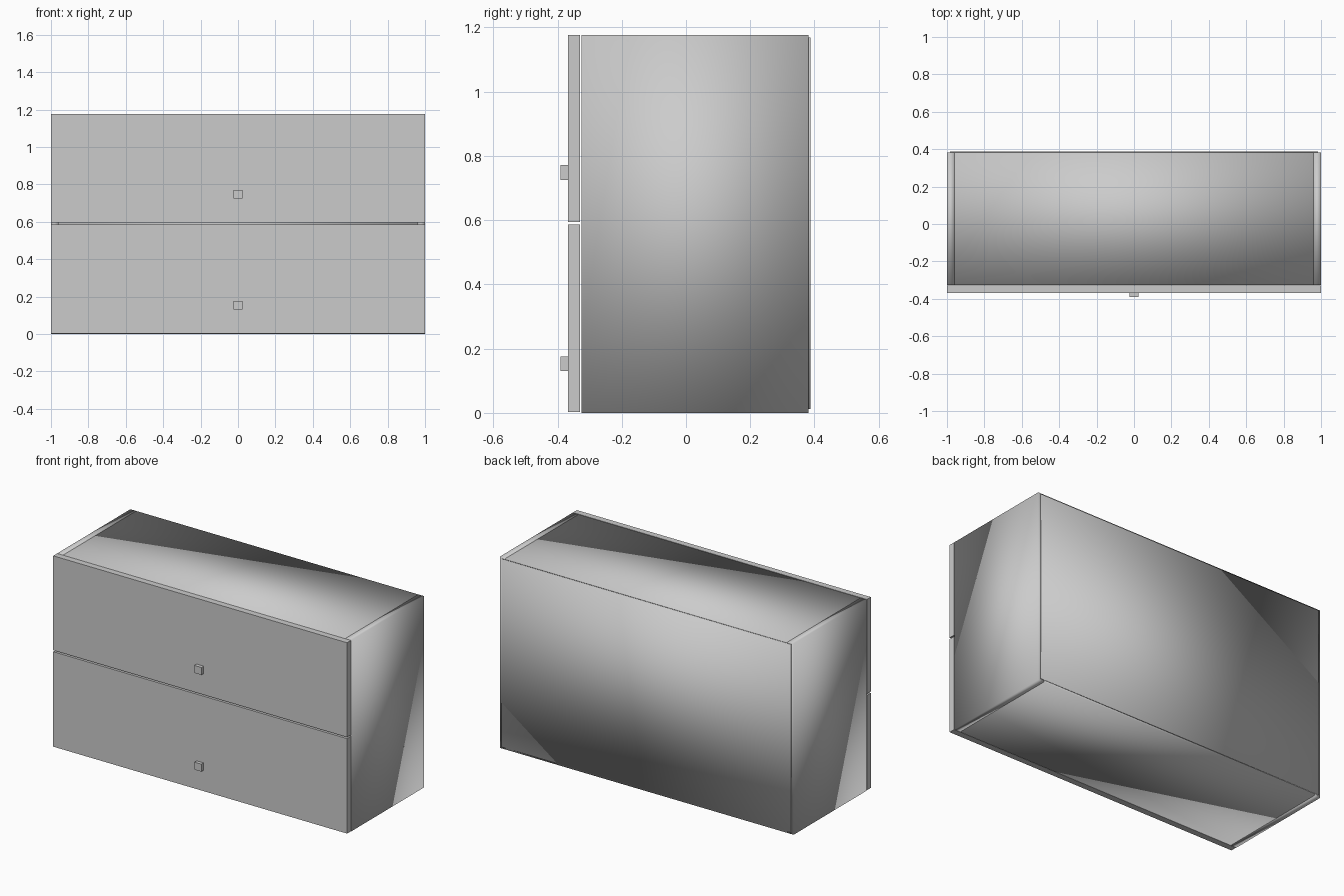
import bpy

# Remove the default cube only
default = bpy.data.objects.get("Cube")
if default:
    bpy.data.objects.remove(default, do_unlink=True)

grey = bpy.data.materials.new("light_grey")
grey.use_nodes = True
GREY = (0.6, 0.6, 0.6, 1)
grey.diffuse_color = GREY
grey.node_tree.nodes["Principled BSDF"].inputs["Base Color"].default_value = GREY


def box(name, x, y, z, smooth=False):
    """Box spanning the given (min, max) ranges."""
    spans = (x, y, z)
    bpy.ops.mesh.primitive_cube_add(size=1, location=[(a + b) / 2 for a, b in spans])
    ob = bpy.context.object
    ob.name = name
    ob.scale = [b - a for a, b in spans]
    bpy.ops.object.transform_apply(location=False, rotation=False, scale=True)
    ob.data.materials.append(grey)
    if smooth:
        bpy.ops.object.shade_smooth()
    return ob


HEIGHT = 1.176
THICK = 0.04
DEPTH = (-0.326, 0.382)
INNER = (-1 + THICK, 1 - THICK)

# Carcass: side panels with top and bottom boards held between them
box("left_side", (1 - THICK, 1), DEPTH, (0, HEIGHT), True)
box("right_side", (-1, -1 + THICK), DEPTH, (0, HEIGHT), True)
box("top_board", INNER, DEPTH, (HEIGHT - THICK, HEIGHT), True)
box("bottom_board", INNER, DEPTH, (0, THICK), True)

# Thin back panel
box("back_panel", (-0.985, 0.985), (0.382, 0.388), (0.012, HEIGHT - 0.008), True)

# Two drawer fronts with square knobs
for label, low, high, knob_z in (("lower", 0.002, 0.586, 0.153),
                                 ("upper", 0.595, HEIGHT, 0.748)):
    box(label + "_drawer_front", (-1, 1), (-0.368, -0.33), (low, high))
    box(label + "_knob", (-0.024, 0.024), (-0.39, -0.368), (knob_z - 0.023, knob_z + 0.023))
